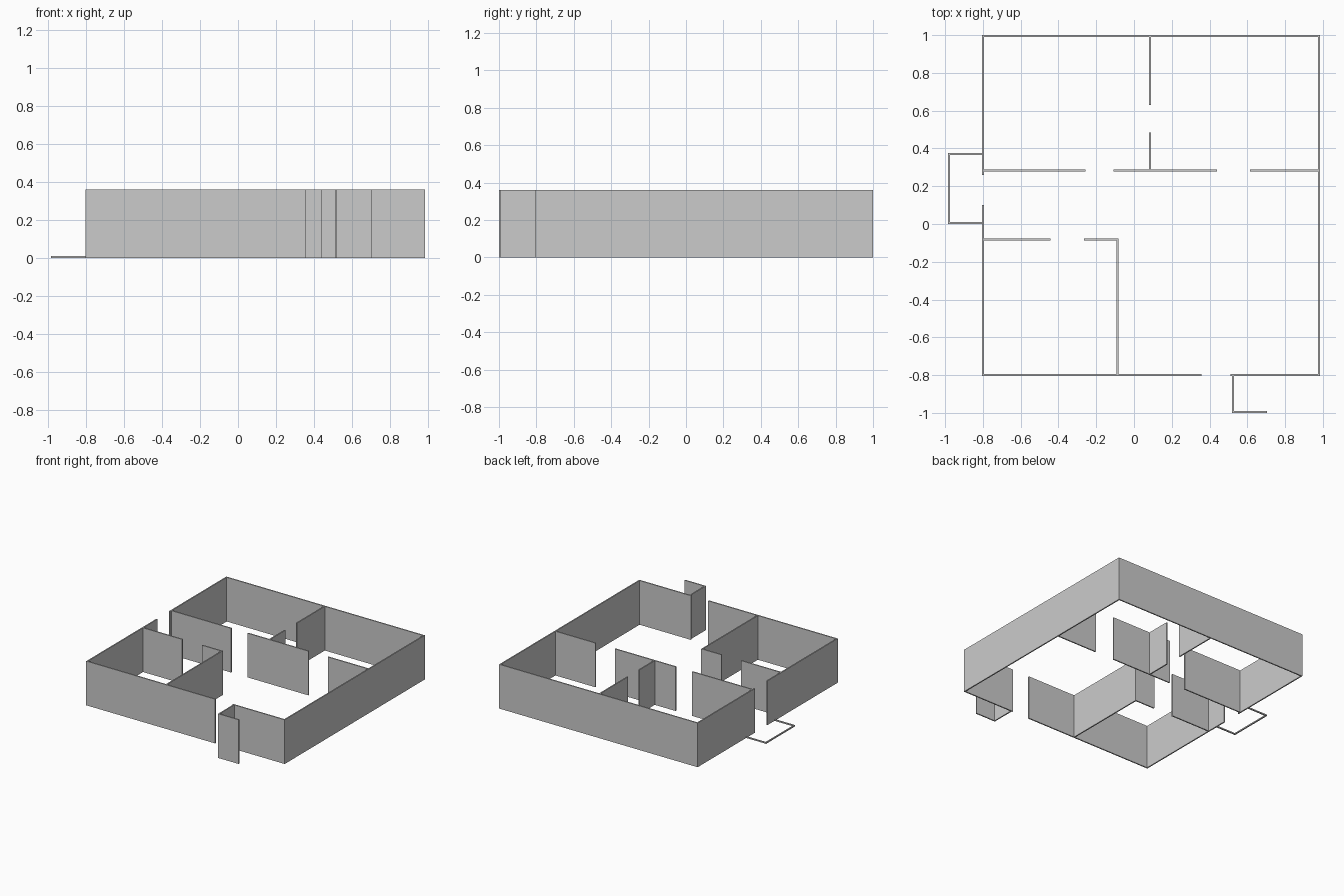
import bpy, bmesh
from mathutils import Vector

cube = bpy.data.objects.get("Cube")
if cube:
    bpy.data.objects.remove(cube, do_unlink=True)

HALF = 0.005           # half the wall thickness
WALL_HEIGHT = 0.36
KERB_HEIGHT = 0.01

# One plain colour for everything
grey = bpy.data.materials.new("plain_grey")
grey.use_nodes = True
colour = (0.6, 0.6, 0.6, 1)
grey.diffuse_color = colour
grey.node_tree.nodes["Principled BSDF"].inputs["Base Color"].default_value = colour


def wall(name, path, height=WALL_HEIGHT):
    """Thin upright wall along a right-angled path, with mitred corners."""
    pts = [Vector(p) for p in path]
    normals = []
    for a, b in zip(pts, pts[1:]):
        d = (b - a).normalized()
        normals.append(Vector((-d.y, d.x)))
    bm = bmesh.new()
    rings = []
    for i, p in enumerate(pts):
        if i == 0:
            off = normals[0]
        elif i == len(pts) - 1:
            off = normals[-1]
        else:
            off = normals[i - 1] + normals[i]
        left, right = p + off * HALF, p - off * HALF
        rings.append([bm.verts.new((q.x, q.y, z)) for q, z in
                      ((left, 0), (right, 0), (right, height), (left, height))])
    for a, b in zip(rings, rings[1:]):
        for k in range(4):
            m = (k + 1) % 4
            bm.faces.new((a[k], a[m], b[m], b[k]))
    bm.faces.new(rings[0])
    bm.faces.new(rings[-1])
    bmesh.ops.recalc_face_normals(bm, faces=bm.faces)
    mesh = bpy.data.meshes.new(name)
    bm.to_mesh(mesh)
    bm.free()
    mesh.materials.append(grey)
    obj = bpy.data.objects.new(name, mesh)
    bpy.context.collection.objects.link(obj)


# Centre lines of the outer shell
W, E, S, N = -0.8, 0.98, -0.8, 0.995
HALL_N, HALL_S = 0.283, -0.083
MID, ROOM = 0.085, -0.087

# Outer walls, broken by the front and side doorways
wall("outer_wall_front_right", [(0.357, S), (W, S), (W, 0.1)])
wall("outer_wall_back_left", [(W, 0.26), (W, N), (E, N), (E, S), (0.512, S)])

# Walls on the back side of the hall
wall("hall_wall_right", [(W + HALF, HALL_N), (-0.257, HALL_N)])
wall("hall_wall_middle", [(-0.108, HALL_N), (0.44, HALL_N)])
wall("hall_wall_left", [(0.615, HALL_N), (E - HALF, HALL_N)])

# Partition between the two back rooms
wall("back_partition_rear", [(MID, N - HALF), (MID, 0.63)])
wall("back_partition_front", [(MID, 0.485), (MID, HALL_N + HALF)])

# Front right room
wall("front_room_wall_side", [(W + HALF, HALL_S), (-0.442, HALL_S)])
wall("front_room_wall_corner", [(-0.265, HALL_S), (ROOM, HALL_S), (ROOM, S + HALF)])

# Entrance screen outside the front doorway
wall("entrance_screen", [(0.525, S - HALF), (0.525, -0.995), (0.705, -0.995)])

# Low kerb around the side terrace
wall("terrace_kerb", [(W - HALF, 0.37), (-0.98, 0.37), (-0.98, 0.005), (W - HALF, 0.005)],
     KERB_HEIGHT)
